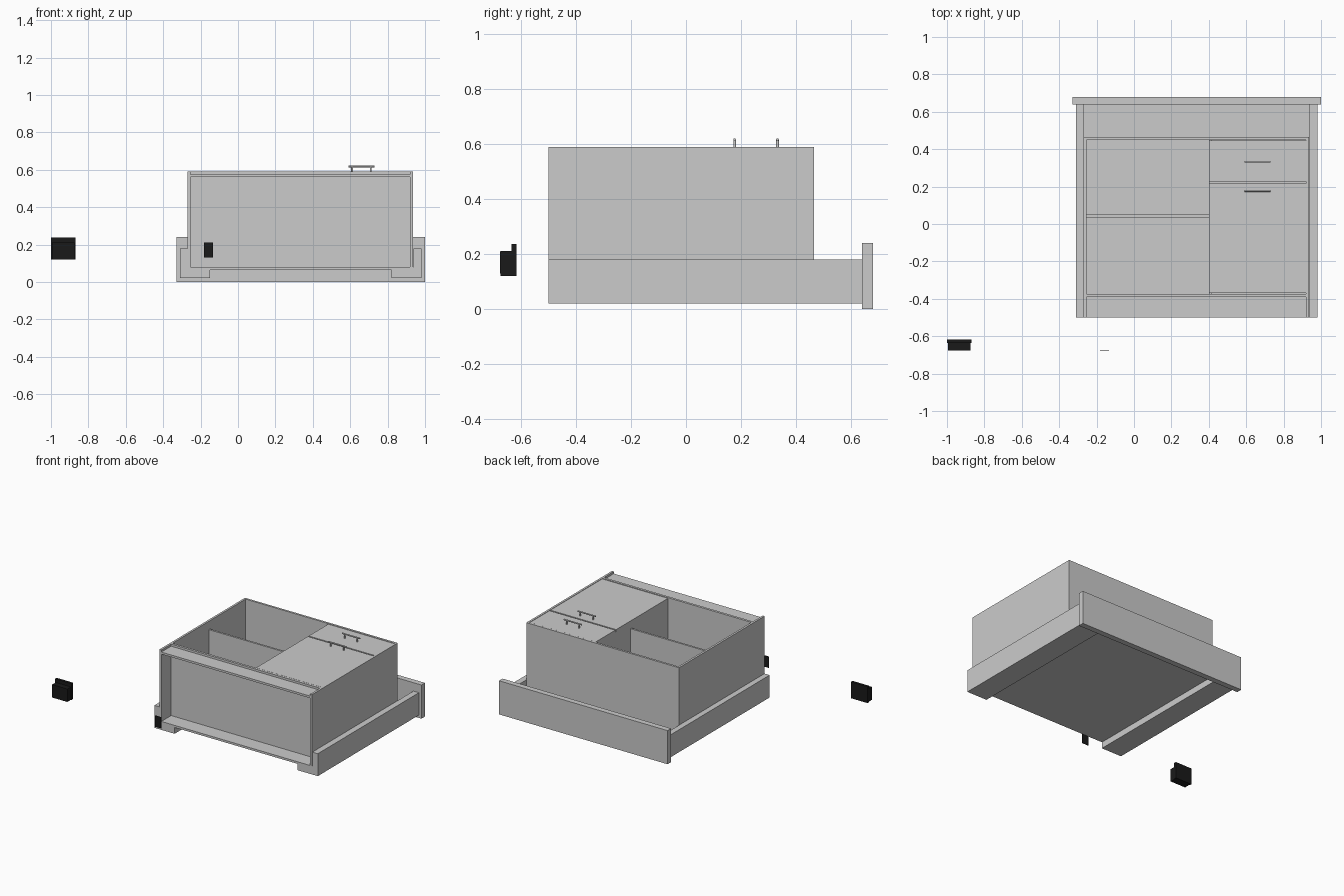
import bpy
import bmesh
from mathutils import Matrix, Vector

if "Cube" in bpy.data.objects:
    bpy.data.objects.remove(bpy.data.objects["Cube"])

black = bpy.data.materials.new("black")
black.diffuse_color = (0.01, 0.01, 0.01, 1)
black.use_nodes = True
black.node_tree.nodes["Principled BSDF"].inputs["Base Color"].default_value = black.diffuse_color


def finish(name, bm, mat=None):
    bmesh.ops.recalc_face_normals(bm, faces=bm.faces)
    me = bpy.data.meshes.new(name)
    bm.to_mesh(me)
    bm.free()
    ob = bpy.data.objects.new(name, me)
    bpy.context.collection.objects.link(ob)
    if mat:
        me.materials.append(mat)
    return ob


def box(name, x, y, z, mat=None):
    bm = bmesh.new()
    size = [b - a for a, b in (x, y, z)]
    mid = [(a + b) / 2 for a, b in (x, y, z)]
    bmesh.ops.create_cube(bm, size=1,
                          matrix=Matrix.Translation(mid) @ Matrix.Diagonal((*size, 1)))
    return finish(name, bm, mat)


def extrude_profile(name, pts, axis, a, b, mat=None):
    # axis "x": pts are (y, z); axis "y": pts are (x, z)
    bm = bmesh.new()
    vs = [bm.verts.new((a, p, q) if axis == "x" else (p, a, q)) for p, q in pts]
    face = bm.faces.new(vs)
    new = bmesh.ops.extrude_face_region(bm, geom=[face])["geom"]
    step = Vector((b - a, 0, 0)) if axis == "x" else Vector((0, b - a, 0))
    bmesh.ops.translate(bm, vec=step,
                        verts=[v for v in new if isinstance(v, bmesh.types.BMVert)])
    return finish(name, bm, mat)


def rods(name, segments, r):
    bm = bmesh.new()
    for p, q in segments:
        p, q = Vector(p), Vector(q)
        d = q - p
        m = Matrix.Translation((p + q) / 2) @ d.to_track_quat("Z", "Y").to_matrix().to_4x4()
        bmesh.ops.create_cone(bm, cap_ends=True, segments=16, radius1=r, radius2=r,
                              depth=d.length, matrix=m)
    ob = finish(name, bm)
    bpy.context.view_layer.objects.active = ob
    ob.select_set(True)
    bpy.ops.object.shade_smooth_by_angle()
    ob.select_set(False)


# Base tray: raised side rails, floor and two feet in one profile
extrude_profile("base_tray", [
    (-0.31, 0.02), (-0.15, 0.02), (-0.15, 0.065), (0.82, 0.065), (0.82, 0.02), (0.98, 0.02),
    (0.98, 0.18), (0.937, 0.18), (0.937, 0.08), (-0.27, 0.08), (-0.27, 0.18), (-0.31, 0.18)],
    "y", -0.5, 0.64)
box("end_board", (-0.33, 1.0), (0.64, 0.68), (0, 0.24))

# Carcass walls
box("left_wall", (-0.27, -0.255), (-0.5, 0.465), (0.08, 0.59))
box("right_wall", (0.92, 0.935), (-0.5, 0.465), (0.08, 0.59))
box("back_wall", (-0.255, 0.92), (0.45, 0.465), (0.08, 0.59))
box("front_wall", (-0.255, 0.92), (-0.39, -0.373), (0.08, 0.59))
box("kick_board", (-0.255, 0.92), (-0.5, -0.39), (0.56, 0.575))

# Inner partitions
box("divider", (0.402, 0.417), (-0.373, 0.45), (0.08, 0.572))
box("shelf", (-0.255, 0.402), (0.036, 0.05), (0.08, 0.53))
box("drawer_rail", (0.417, 0.92), (0.21, 0.23), (0.08, 0.572))

# Drawer and door panels with bar handles
box("drawer_panel", (0.4, 0.919), (0.226, 0.446), (0.573, 0.588))
box("door_panel", (0.4, 0.919), (-0.368, 0.216), (0.573, 0.588))
for name, y in (("drawer_handle", 0.333), ("door_handle", 0.177)):
    rods(name, [((0.59, y, 0.617), (0.73, y, 0.617)),
                ((0.61, y, 0.585), (0.61, y, 0.617)),
                ((0.71, y, 0.585), (0.71, y, 0.617))], 0.005)

# Detached black block with a taller rear plate, and a thin plaque
box("block_body", (-0.995, -0.875), (-0.675, -0.635), (0.12, 0.212), black)
box("block_plate", (-1.0, -0.87), (-0.635, -0.617), (0.12, 0.237), black)
box("thin_plaque", (-0.183, -0.133), (-0.677, -0.674), (0.13, 0.21), black)
